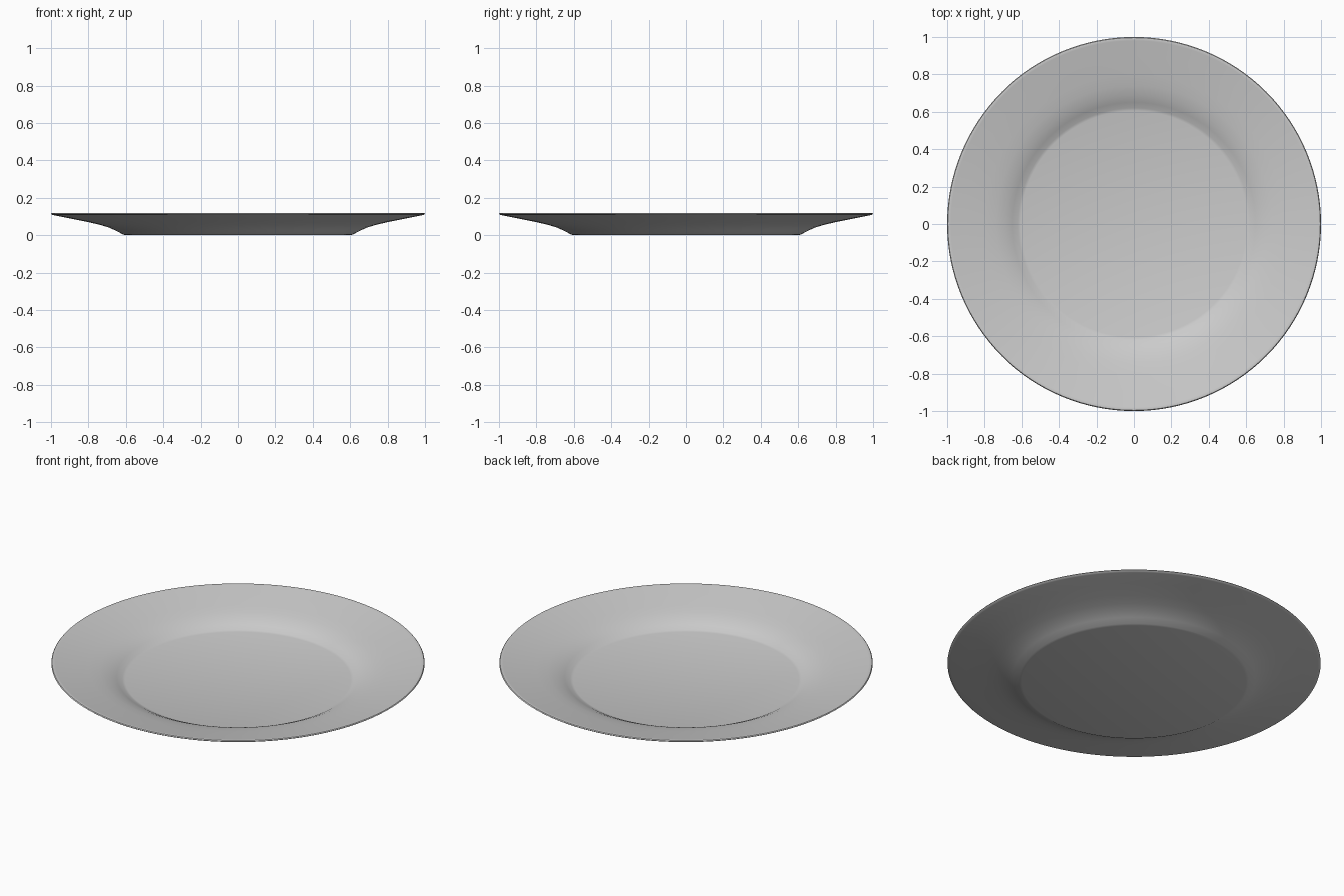
import bpy
import bmesh
import math
from mathutils import Vector

cube = bpy.data.objects.get("Cube")
if cube:
    bpy.data.objects.remove(cube, do_unlink=True)

SEGMENTS = 128

# Single glazed grey colour
grey = bpy.data.materials.new("light grey ceramic")
colour = (0.6, 0.6, 0.6, 1.0)
grey.diffuse_color = colour
grey.use_nodes = True
grey.node_tree.nodes["Principled BSDF"].inputs["Base Color"].default_value = colour

# Half section (radius, height): underside outwards, rounded rim, then top inwards
underside = [(0, 0), (0.6, 0), (0.615, 0.004), (0.65, 0.023), (0.69, 0.041),
             (0.74, 0.056), (0.8, 0.07), (0.9, 0.09), (0.985, 0.107)]
rim = [(0.994, 0.109), (1.0, 0.114), (0.996, 0.119), (0.99, 0.12)]
topside = [(0.98, 0.118), (0.9, 0.102), (0.8, 0.082), (0.74, 0.069),
           (0.69, 0.054), (0.65, 0.036), (0.62, 0.019), (0.605, 0.015), (0, 0.015)]

# Plate: the section turned about the vertical axis
bm = bmesh.new()
verts = [bm.verts.new((r, 0, z)) for r, z in underside + rim + topside]
edges = [bm.edges.new(pair) for pair in zip(verts, verts[1:])]
bmesh.ops.spin(bm, geom=verts + edges, cent=Vector(), axis=Vector((0, 0, 1)),
               angle=math.tau, steps=SEGMENTS, use_duplicate=False)
bmesh.ops.remove_doubles(bm, verts=bm.verts, dist=0.0001)
bmesh.ops.recalc_face_normals(bm, faces=bm.faces)

mesh = bpy.data.meshes.new("plate")
bm.to_mesh(mesh)
bm.free()
mesh.materials.append(grey)
plate = bpy.data.objects.new("plate", mesh)
bpy.context.collection.objects.link(plate)

# Smooth glaze
bpy.ops.object.select_all(action="DESELECT")
plate.select_set(True)
bpy.context.view_layer.objects.active = plate
bpy.ops.object.shade_smooth_by_angle(angle=math.radians(40))
